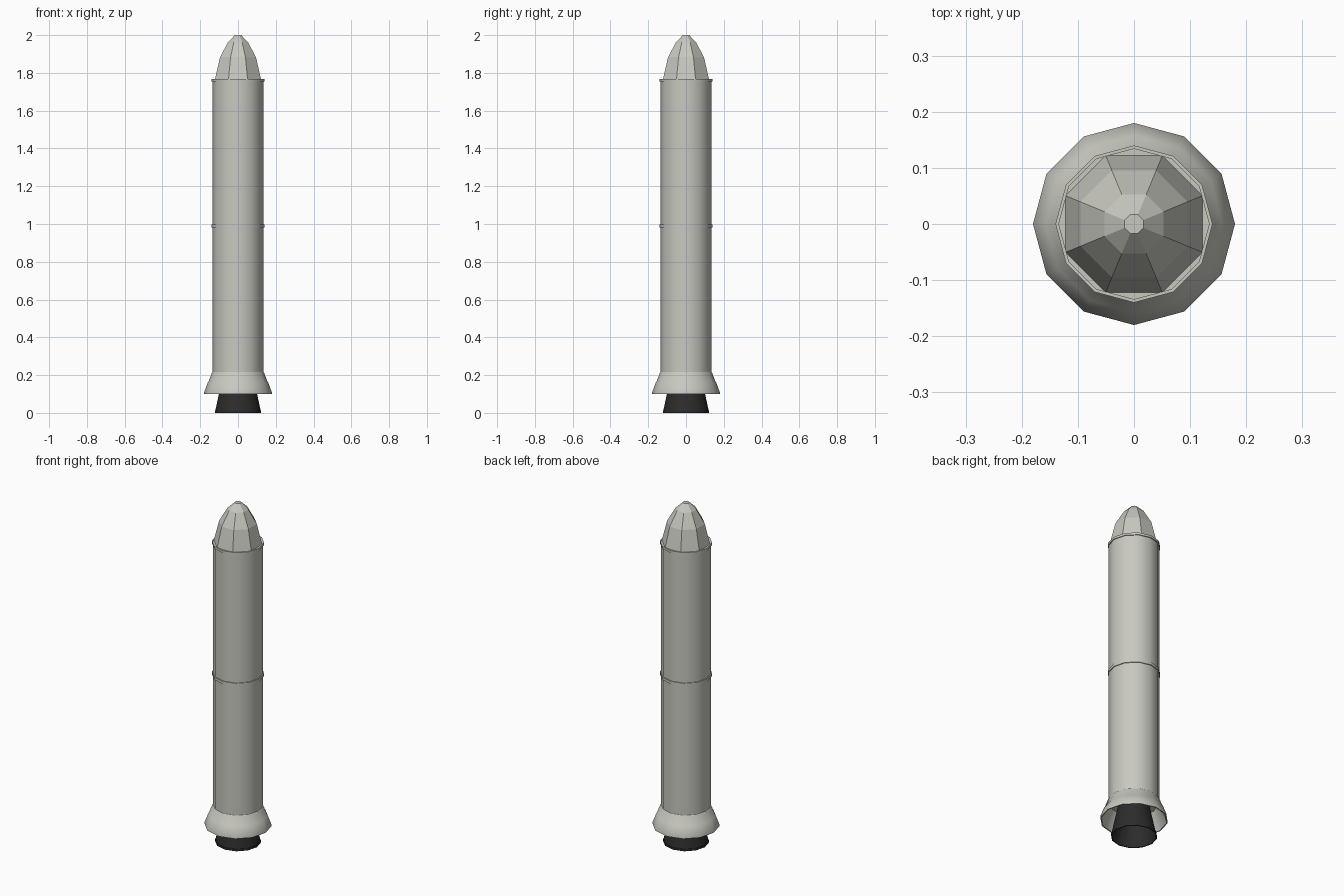
import bpy
import math

cube = bpy.data.objects.get("Cube")
if cube:
    bpy.data.objects.remove(cube, do_unlink=True)


def material(name, colour):
    mat = bpy.data.materials.new(name)
    mat.use_nodes = True
    mat.diffuse_color = (*colour, 1)
    bsdf = next(n for n in mat.node_tree.nodes if n.type == 'BSDF_PRINCIPLED')
    bsdf.inputs["Base Color"].default_value = (*colour, 1)
    return mat


def lathe(name, profile, sides, mat, turn=0.0, caps=(), smooth=None):
    """Revolve (radius, height) points; caps lists profile ends to close."""
    verts, faces = [], []
    for r, z in profile:
        for i in range(sides):
            a = turn + math.tau * i / sides
            verts.append((r * math.cos(a), r * math.sin(a), z))
    for k in range(len(profile) - 1):
        for i in range(sides):
            j = (i + 1) % sides
            a, b = k * sides, (k + 1) * sides
            faces.append((a + i, a + j, b + j, b + i))
    if "start" in caps:
        faces.append(tuple(reversed(range(sides))))
    if "end" in caps:
        faces.append(tuple(range(len(verts) - sides, len(verts))))
    mesh = bpy.data.meshes.new(name)
    mesh.from_pydata(verts, [], faces)
    mesh.materials.append(mat)
    obj = bpy.data.objects.new(name, mesh)
    bpy.context.collection.objects.link(obj)
    if smooth:
        bpy.ops.object.select_all(action='DESELECT')
        obj.select_set(True)
        bpy.context.view_layer.objects.active = obj
        bpy.ops.object.shade_smooth_by_angle(angle=math.radians(smooth))
    return obj


casing = material("casing grey", (0.58, 0.58, 0.53))
dark = material("nozzle charcoal", (0.025, 0.025, 0.025))

# Motor casing and its raised joint bands
lathe("casing", [(0.135, 0.20), (0.135, 1.765)], 12, casing,
      caps=("start", "end"), smooth=40)
for name, low, high in (("middle_band", 0.982, 0.998), ("top_band", 1.755, 1.768)):
    lathe(name, [(0.134, low), (0.140, low), (0.140, high), (0.134, high)],
          12, casing, smooth=40)

# Faceted nose cone
lathe("nose_cone", [(0.132, 1.765), (0.103, 1.883), (0.057, 1.963), (0.018, 2.0)],
      8, casing, turn=math.pi / 8, caps=("start", "end"))

# Flared skirt, open underneath
lathe("skirt", [(0.130, 0.20), (0.174, 0.10), (0.180, 0.10), (0.180, 0.107),
                (0.160, 0.160), (0.157, 0.163), (0.138, 0.213), (0.134, 0.218)],
      12, casing, smooth=40)

# Hollow exhaust nozzle
lathe("nozzle", [(0.080, 0.20), (0.120, 0.012), (0.123, 0.012), (0.123, 0.0),
                 (0.117, 0.0), (0.076, 0.19)], 12, dark,
      caps=("end",), smooth=40)
